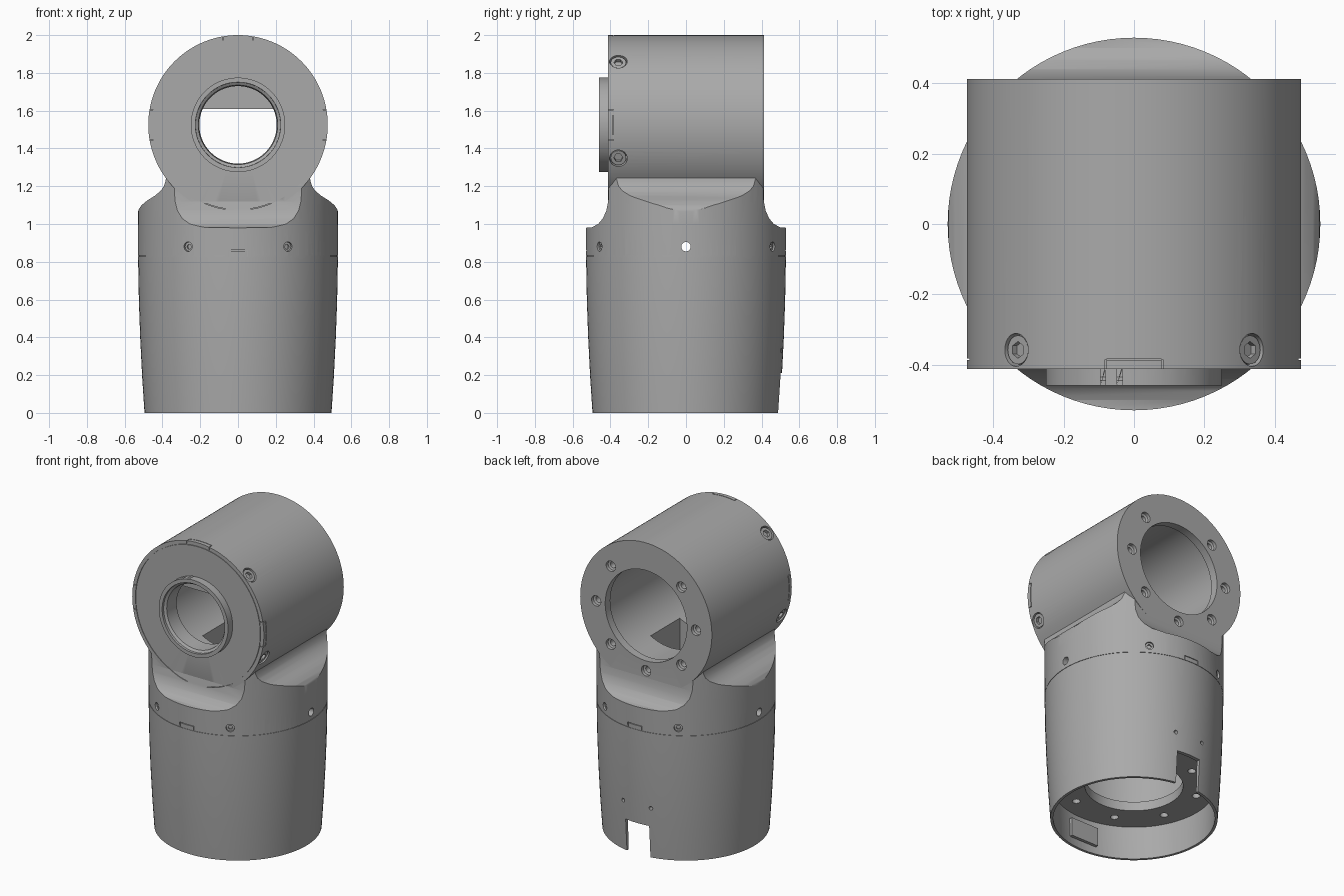
import bpy, bmesh, math
from mathutils import Matrix, Vector

if "Cube" in bpy.data.objects:
    bpy.data.objects.remove(bpy.data.objects["Cube"], do_unlink=True)

grey = bpy.data.materials.new("satin_grey")
grey.use_nodes = True
grey.diffuse_color = (0.4, 0.4, 0.4, 1)
grey.node_tree.nodes["Principled BSDF"].inputs["Base Color"].default_value = (0.4, 0.4, 0.4, 1)

HUB = 1.525      # height of the horizontal barrel axis
UP, BACK = Vector((0, 0, 1)), Vector((0, 1, 0))


def finish(name, bm, matrix=None):
    bmesh.ops.remove_doubles(bm, verts=bm.verts, dist=1e-5)
    bmesh.ops.recalc_face_normals(bm, faces=bm.faces)
    if matrix:
        bm.transform(matrix)
    mesh = bpy.data.meshes.new(name)
    bm.to_mesh(mesh)
    bm.free()
    mesh.materials.append(grey)
    ob = bpy.data.objects.new(name, mesh)
    bpy.context.scene.collection.objects.link(ob)
    return ob


def aim(origin, direction):
    quat = Vector(direction).to_track_quat('Z', 'Y')
    return Matrix.Translation(origin) @ quat.to_matrix().to_4x4()


def lathe(name, profile, matrix=None, steps=96):
    """Spin a closed (radius, height) outline about local z."""
    bm = bmesh.new()
    vs = [bm.verts.new((r, 0, h)) for r, h in profile]
    es = [bm.edges.new((v, vs[i - 1])) for i, v in enumerate(vs)]
    bmesh.ops.spin(bm, geom=vs + es, cent=(0, 0, 0), axis=UP,
                   angle=math.tau, steps=steps)
    return finish(name, bm, matrix)


def rod(name, radius, low, high, matrix=None, steps=24):
    return lathe(name, [(0, low), (radius, low), (radius, high), (0, high)], matrix, steps)


def prism(name, half_outline, along_x):
    """Mirror half an outline and extrude it along x or y."""
    pts = half_outline + [(-a, z) for a, z in reversed(half_outline)]
    bm = bmesh.new()
    vs = [bm.verts.new((-1, a, z) if along_x else (a, -1, z)) for a, z in pts]
    face = bm.faces.new(vs)
    out = bmesh.ops.extrude_face_region(bm, geom=[face])
    moved = [g for g in out["geom"] if isinstance(g, bmesh.types.BMVert)]
    bmesh.ops.translate(bm, verts=moved, vec=(2, 0, 0) if along_x else (0, 2, 0))
    return finish(name, bm)


def box(name, centre, size, matrix=None):
    bm = bmesh.new()
    bmesh.ops.create_cube(bm, size=1)
    bm.transform(Matrix.Translation(centre) @ Matrix.Diagonal((*size, 1)))
    return finish(name, bm, matrix)


def combine(target, tool, mode='DIFFERENCE'):
    tool.hide_render = True
    mod = target.modifiers.new("cut", 'BOOLEAN')
    mod.object, mod.operation, mod.solver = tool, mode, 'EXACT'
    graph = bpy.context.evaluated_depsgraph_get()
    mesh = bpy.data.meshes.new_from_object(target.evaluated_get(graph))
    target.modifiers.clear()
    target.data = mesh
    bpy.data.objects.remove(tool, do_unlink=True)


def ring(angle, tilt=0):
    a = math.radians(angle)
    return Vector((math.cos(a), math.sin(a), 0))


def hub_dir(angle):
    a = math.radians(angle)
    return Vector((math.cos(a), 0, math.sin(a)))


barrel_axis = aim((0, 0, HUB), BACK)

# Lower sleeve, shaped by scooped ends and rounded shoulders
housing = lathe("joint_housing", [(0, 0), (.495, 0), (.508, .2), (.518, .4), (.525, .6),
                                  (.529, .82), (.53, 1), (.53, 1.4), (0, 1.4)])
scoop = [(.7, -.2), (.7, .98), (.53, .98), (.5, .982), (.465, 1), (.44, 1.03),
         (.422, 1.07), (.412, 1.12), (.409, 1.17), (.409, 1.6)]
shoulder = [(.7, -.2), (.7, 1.05), (.532, 1.05), (.527, 1.075), (.51, 1.1), (.48, 1.125),
            (.44, 1.15), (.41, 1.175), (.392, 1.2), (.383, 1.23), (.38, 1.26), (.38, 1.6)]
combine(housing, prism("scoop_shape", scoop, True), 'INTERSECT')
combine(housing, prism("shoulder_shape", shoulder, False), 'INTERSECT')

# Horizontal barrel and front collar
combine(housing, rod("barrel", .475, -.412, .412, barrel_axis, 128), 'UNION')
combine(housing, rod("collar", .25, -.46, -.38, barrel_axis, 96), 'UNION')

# Inner cavities
combine(housing, lathe("barrel_bore", [(0, -.6), (.232, -.6), (.225, -.445), (.21, -.435),
                                       (.205, -.34), (.31, -.34), (.31, .36), (.295, .36),
                                       (.295, .6), (0, .6)], barrel_axis))
combine(housing, lathe("sleeve_bore", [(0, -.1), (.475, -.1), (.485, .22), (.29, .22),
                                       (.29, .28), (.42, .28), (.42, .9), (.38, 1), (0, 1)]))
combine(housing, box("cable_passage", (0, 0, 1.15), (.3, .3, .5)))

# Rear slot with a pair of pin holes above
combine(housing, box("rear_slot", (0, .5, .05), (.17, .25, .32)))
for side in (-1, 1):
    combine(housing, rod("pin_hole", .012, -.1, .1, aim((side * .1, .5, .33), BACK), 16))

# Countersunk bolt holes in the rear flange, none at the top
for k in range(8):
    if k != 2:
        centre = Vector((0, .412, HUB)) + hub_dir(k * 45) * .36
        combine(housing, lathe("rear_bolt_hole", [(0, -.1), (.02, -.1), (.02, -.025),
                               (.033, -.02), (.036, .05), (0, .05)], aim(centre, BACK), 24))

# Bolt holes in the inner plate
for k in range(8):
    combine(housing, rod("plate_hole", .024, -.1, .1,
                         Matrix.Translation(ring(k * 45 + 22.5) * .385 + UP * .24)))

# Screw pattern, reused by linked copies
screw = rod("screw", .041, -.03, 0)
combine(screw, rod("hex_socket", .024, -.018, .02, None, 6))
screw_mesh = screw.data
bpy.data.objects.remove(screw, do_unlink=True)
details = [housing]


def add_screw(name, matrix, scale=1):
    ob = bpy.data.objects.new(name, screw_mesh)
    ob.matrix_world = matrix @ Matrix.Scale(scale, 4)
    bpy.context.scene.collection.objects.link(ob)
    details.append(ob)


# Six radial holes round the sleeve, the two side ones open
for k in range(6):
    d = ring(k * 60)
    m = aim(d * .53 + UP * .88, d)
    open_hole = k % 3 == 0
    combine(housing, rod("sleeve_hole", .025, -.2 if open_hole else -.035, .1, m))
    if not open_hole:
        add_screw("sleeve_screw", m @ Matrix.Translation((0, 0, -.012)), .58)

# Four radial screws at the front of the barrel
for angle in (45, 135, -22, 202):
    d = hub_dir(angle)
    m = aim(Vector((0, -.358, HUB)) + d * .475, d)
    combine(housing, rod("screw_recess", .047, -.035, .1, m))
    add_screw("barrel_screw", m @ Matrix.Translation((0, 0, -.008)))

# Fine seams: front cover joint and its three tabs
combine(housing, lathe("cover_seam", [(.449, -.42), (.452, -.42), (.452, -.406), (.449, -.406)],
                       barrel_axis, 128))
for angle in (0, 90, 180):
    turn = Matrix.Translation((0, 0, HUB)) @ Matrix.Rotation(math.radians(90 - angle), 4, 'Y')
    for side in (-1, 1):
        combine(housing, box("tab_side", (side * .08, -.4, .466), (.004, .03, .034), turn))
    combine(housing, box("tab_end", (0, -.385, .474), (.164, .004, .02), turn))

# Fine seams: sleeve joint with a tab front and back
combine(housing, lathe("sleeve_seam", [(.526, .829), (.54, .829), (.54, .832), (.526, .832)]))
for face in (-1, 1):
    combine(housing, box("tab_top", (0, face * .53, .86), (.1, .02, .004)))
    for side in (-1, 1):
        combine(housing, box("tab_edge", (side * .05, face * .53, .845), (.004, .02, .034)))

# Segment-shaped baffle across the top of the bore
baffle = rod("bore_baffle", .315, -.27, -.25, barrel_axis, 64)
combine(baffle, box("baffle_trim", (0, -.26, HUB - .415), (1, .2, 1)))
details.append(baffle)

# Pad on the inside of the sleeve's front wall
details.append(box("inner_pad", (0, -.462, .11), (.2, .02, .12)))

# Smooth curves, keep edges crisp
bpy.ops.object.select_all(action='DESELECT')
for ob in details:
    ob.select_set(True)
bpy.context.view_layer.objects.active = housing
bpy.ops.object.shade_smooth_by_angle(angle=math.radians(30))
